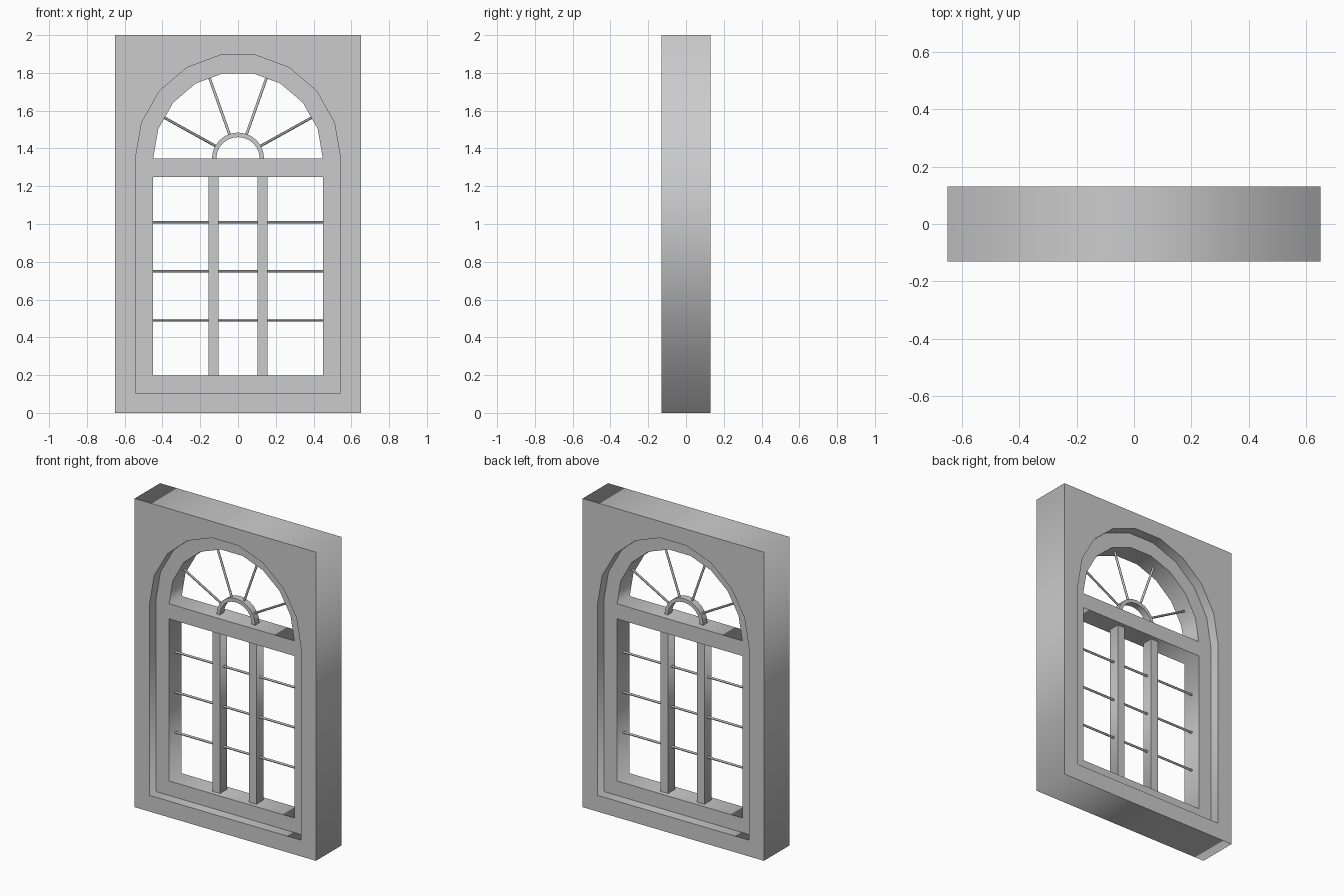
import bpy
from math import sin, cos, pi, radians
from mathutils import Vector, Matrix

if "Cube" in bpy.data.objects:
    bpy.data.objects.remove(bpy.data.objects["Cube"])

SPRING = 1.347  # height where the arches start


def arc(rx, rz, n, flip=False):
    """Half ellipse from right to left above the spring line."""
    pts = [(rx * cos(pi * i / n), SPRING + rz * sin(pi * i / n)) for i in range(n + 1)]
    return pts[::-1] if flip else pts


def rect(x0, x1, z0, z1):
    return [(x0, z0), (x1, z0), (x1, z1), (x0, z1)]


def panel(name, loops, half_depth):
    """Extrude a front-view outline (first loop) with holes (other loops)."""
    cu = bpy.data.curves.new(name, 'CURVE')
    cu.dimensions = '2D'
    cu.fill_mode = 'BOTH'
    cu.extrude = half_depth
    for loop in loops:
        sp = cu.splines.new('POLY')
        sp.points.add(len(loop) - 1)
        for p, (x, z) in zip(sp.points, loop):
            p.co = (x, z, 0, 1)
        sp.use_cyclic_u = True
    ob = bpy.data.objects.new(name, cu)
    bpy.context.collection.objects.link(ob)
    bpy.ops.object.select_all(action='DESELECT')
    ob.select_set(True)
    bpy.context.view_layer.objects.active = ob
    bpy.ops.object.convert(target='MESH')
    ob = bpy.context.object
    ob.data.transform(Matrix.Rotation(pi / 2, 4, 'X'))
    return ob


def rod(name, a, b, r=0.007):
    """Thin round bar between two front-view points at y = 0."""
    a, b = Vector((a[0], 0, a[1])), Vector((b[0], 0, b[1]))
    bpy.ops.mesh.primitive_cylinder_add(vertices=12, radius=r, depth=(b - a).length,
                                        location=(a + b) / 2)
    ob = bpy.context.object
    ob.name = name
    ob.rotation_euler = (b - a).to_track_quat('Z', 'Y').to_euler()
    bpy.ops.object.shade_smooth_by_angle()


# Wall block with arched opening
opening = [(-0.543, 0.105), (0.543, 0.105)] + arc(0.543, 0.555, 9)
panel("wall", [rect(-0.65, 0.65, 0, 2), opening], 0.13)

# Recessed frame with transom: rectangular light below, fanlight above
panel("window_frame", [opening, rect(-0.449, 0.449, 0.199, 1.249),
                       arc(0.449, 0.458, 9)], 0.065)

# Vertical mullions
for s in (-1, 1):
    x = s * 0.13
    panel("mullion", [rect(x - 0.027, x + 0.027, 0.199, 1.249)], 0.037)

# Horizontal glazing bars
for z in (0.49, 0.75, 1.01):
    rod("glazing_bar", (-0.449, z), (0.449, z))

# Fanlight hub and spokes
panel("fan_hub", [arc(0.138, 0.137, 12) + arc(0.115, 0.113, 12, True)], 0.022)
for deg, r1 in ((29, 0.447), (70.5, 0.452), (109.5, 0.452), (151, 0.447)):
    c, s = cos(radians(deg)), sin(radians(deg))
    rod("fan_spoke", (0.128 * c, SPRING + 0.128 * s), (r1 * c, SPRING + r1 * s))
